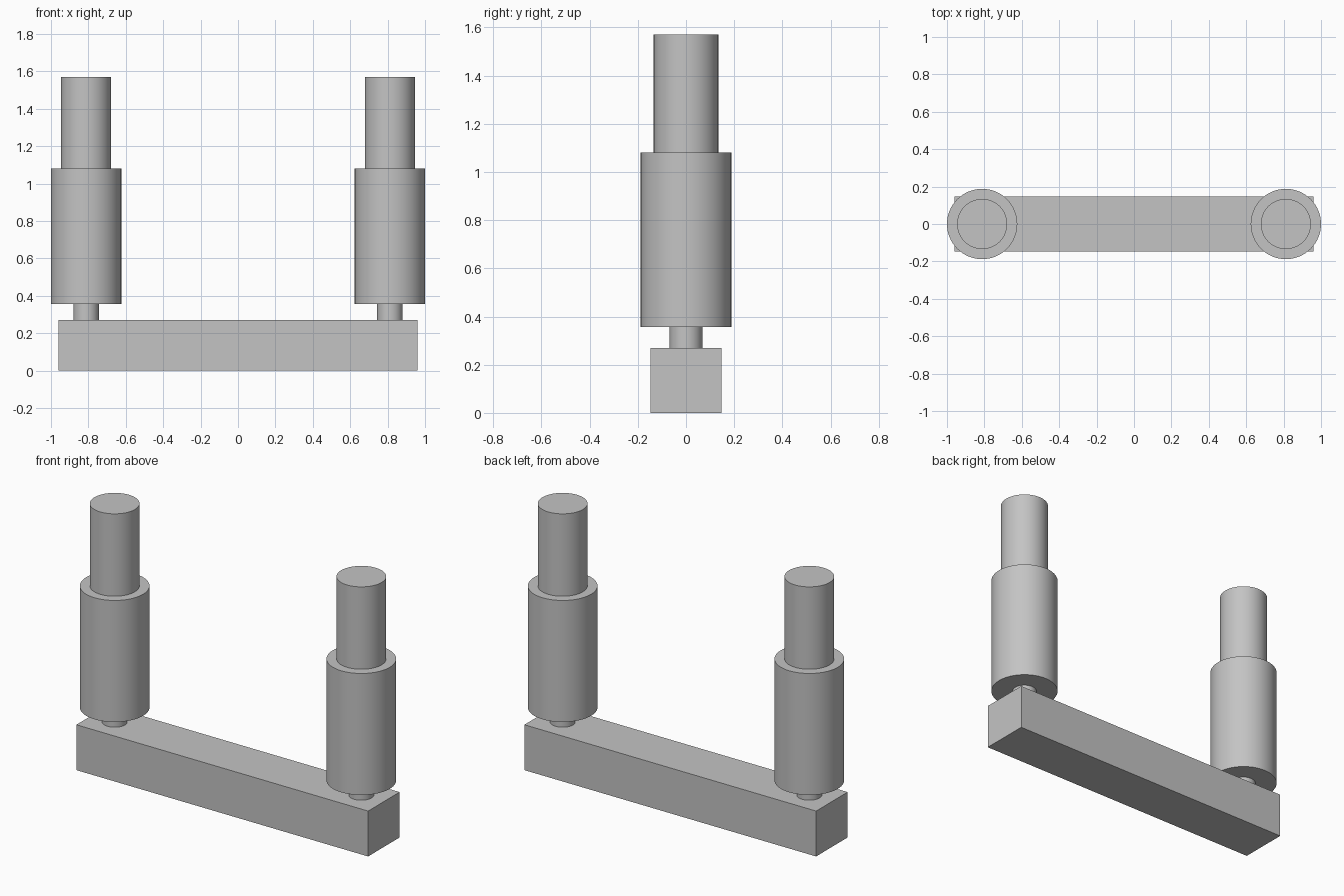
import bpy

cube = bpy.data.objects.get("Cube")
if cube:
    bpy.data.objects.remove(cube, do_unlink=True)

# Single neutral grey for every part
grey = bpy.data.materials.new("plain_grey")
grey.use_nodes = True
colour = (0.55, 0.55, 0.55, 1)
grey.diffuse_color = colour
grey.node_tree.nodes["Principled BSDF"].inputs["Base Color"].default_value = colour


def finish(name):
    obj = bpy.context.object
    obj.name = name
    obj.data.materials.append(grey)
    return obj


def cylinder(name, x, radius, bottom, top):
    bpy.ops.mesh.primitive_cylinder_add(
        vertices=64, radius=radius, depth=top - bottom,
        location=(x, 0, (bottom + top) / 2))
    finish(name)
    bpy.ops.object.shade_smooth_by_angle()


# Base bar
BAR_TOP = 0.27
bpy.ops.mesh.primitive_cube_add(size=1, location=(0, 0, BAR_TOP / 2))
bar = finish("base_bar")
bar.scale = (1.92, 0.296, BAR_TOP)
bpy.ops.object.transform_apply(location=False, rotation=False, scale=True)

# Matching stepped posts: thin neck, wide sleeve, upper rod
for side, sign in (("left", 1), ("right", -1)):
    x = sign * 0.812
    cylinder(side + "_neck", x, 0.068, BAR_TOP, 0.357)
    cylinder(side + "_sleeve", x, 0.188, 0.357, 1.08)
    cylinder(side + "_rod", x, 0.134, 1.08, 1.57)
